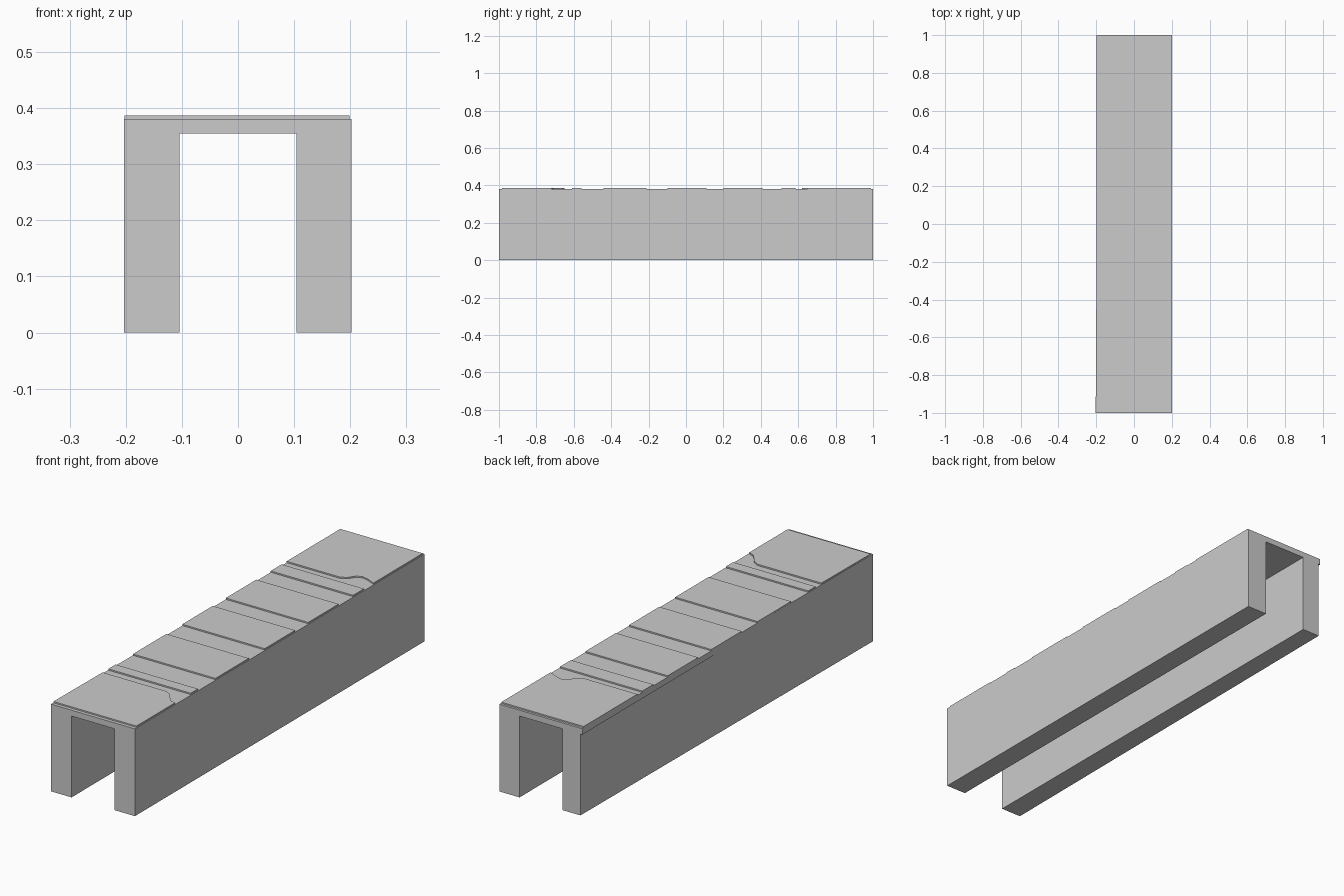
import bpy, bmesh

if "Cube" in bpy.data.objects:
    bpy.data.objects.remove(bpy.data.objects["Cube"])


def prism(name, outline, z0, z1):
    """Extrude a flat xy outline from z0 to z1."""
    bm = bmesh.new()
    face = bm.faces.new([bm.verts.new((x, y, z0)) for x, y in outline])
    top = bmesh.ops.extrude_face_region(bm, geom=[face])["geom"]
    verts = [v for v in top if isinstance(v, bmesh.types.BMVert)]
    bmesh.ops.translate(bm, verts=verts, vec=(0, 0, z1 - z0))
    bmesh.ops.recalc_face_normals(bm, faces=bm.faces[:])
    mesh = bpy.data.meshes.new(name)
    bm.to_mesh(mesh)
    bm.free()
    obj = bpy.data.objects.new(name, mesh)
    bpy.context.collection.objects.link(obj)
    return obj


LEFT, RIGHT = -0.199, 0.202
INNER = 0.104
UNDER, DECK, TOP = 0.355, 0.381, 0.387

# Side walls: the left one tapers slightly towards the back
prism("right_wall", [(INNER, -1), (RIGHT, -1), (RIGHT, 1), (INNER, 1)], 0, UNDER)
prism("left_wall", [(-0.203, -1), (-INNER, -1), (-INNER, 1), (-0.19, 1)], 0, UNDER)

# Deck bridging the walls, overhanging the tapered wall at the back
prism("deck", [(-0.203, -1), (RIGHT, -1), (RIGHT, 1), (LEFT, 1), (LEFT, -0.3)],
      UNDER, DECK)

# Thin straight plates on the deck
edge = RIGHT - 0.003
plates = [(-0.61, -0.56), (-0.44, -0.21), (-0.10, 0.11), (0.20, 0.41), (0.51, 0.585)]
for i, (y0, y1) in enumerate(plates):
    prism(f"plate_{i + 1}", [(LEFT, y0), (edge, y0), (edge, y1), (LEFT, y1)], DECK, TOP)

# End plates with a wavy edge near the right side
prism("front_plate",
      [(-0.202, -0.985), (edge, -0.985), (edge, -0.72), (0.175, -0.712),
       (0.155, -0.69), (0.135, -0.664), (0.11, -0.65), (LEFT, -0.65)], DECK, TOP)
prism("back_plate",
      [(LEFT, 0.62), (0.06, 0.62), (0.085, 0.635), (0.105, 0.665), (0.13, 0.675),
       (0.16, 0.668), (edge, 0.65), (edge, 0.99), (LEFT, 0.99)], DECK, TOP)
